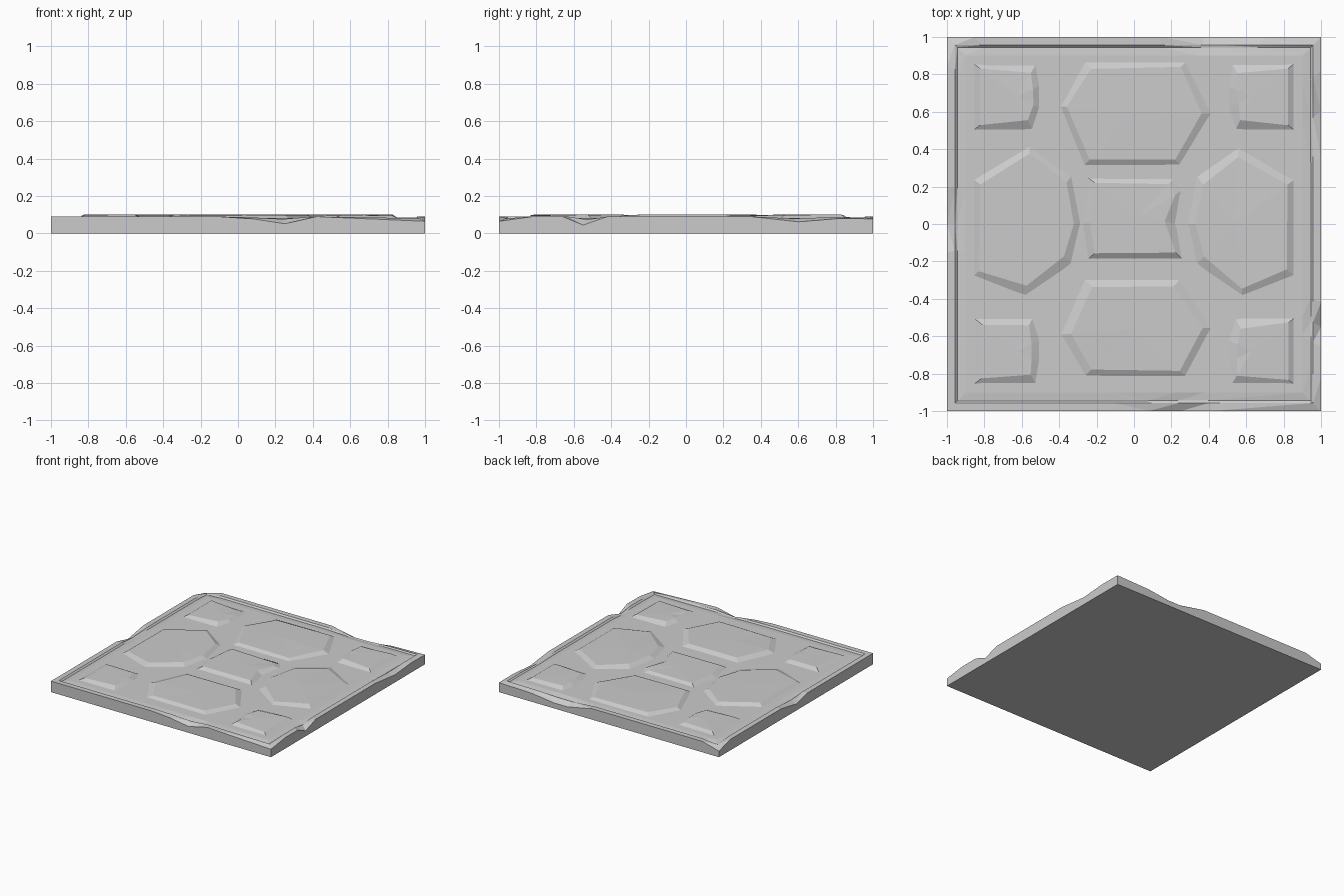
import bpy, bmesh, random
from mathutils import Vector

if "Cube" in bpy.data.objects:
    bpy.data.objects.remove(bpy.data.objects["Cube"])

random.seed(4)
RIM, GROUND, TOP = 0.09, 0.082, 0.101


def finish(name, bm):
    bmesh.ops.recalc_face_normals(bm, faces=bm.faces)
    me = bpy.data.meshes.new(name)
    bm.to_mesh(me)
    bm.free()
    ob = bpy.data.objects.new(name, me)
    bpy.context.collection.objects.link(ob)
    return ob


# Chipped slab: each side is a list of (position along side, edge height)
sides = [
    [(-1, .09), (-.1, .09), (.08, .078), (.25, .052), (.42, .09)],
    [(-1, .065), (-.82, .09), (-.66, .09), (-.55, .045), (-.42, .09),
     (.35, .09), (.6, .062), (.82, .08)],
    [(-1, .078), (-.7, .07), (-.5, .045), (-.38, .045), (-.15, .09), (.85, .09)],
    [(-1, .05), (-.85, .09), (-.2, .09), (0, .055), (.15, .09), (.8, .09)],
]
turn = [lambda s, d: (s, -d), lambda s, d: (d, s),
        lambda s, d: (-s, d), lambda s, d: (-d, -s)]
# Rings from the foot up over the rim, down the groove to the bed
rings = [(1, lambda h: 0), (1, lambda h: h),
         (.957, lambda h: RIM - (RIM - h) * .35),
         (.945, lambda h: .078 - (RIM - h) * .15),
         (.90, lambda h: GROUND)]
bm = bmesh.new()
loops = []
for d, zf in rings:
    loop = []
    for side, rot in zip(sides, turn):
        for s, h in side:
            x, y = rot(s * d, d)
            loop.append(bm.verts.new((x, y, zf(h))))
    loops.append(loop)
n = len(loops[0])
for a, b in zip(loops, loops[1:]):
    for i in range(n):
        j = (i + 1) % n
        bm.faces.new((a[i], a[j], b[j], b[i]))
bm.faces.new(loops[0][::-1])
bm.faces.new(loops[-1])
bmesh.ops.triangulate(bm, faces=[f for f in bm.faces if len(f.verts) == 4])
finish("slab", bm)


# Raised paving stones: sloped sides, flat worn top
def stone(name, outline, bevel=0.045):
    c = sum((Vector(p) for p in outline), Vector((0, 0))) / len(outline)
    bm = bmesh.new()
    low, high = [], []
    for p in outline:
        v = Vector(p) - c
        k = (v.length - bevel * random.uniform(.9, 1.5)) / v.length
        q = c + v * k
        low.append(bm.verts.new((p[0], p[1], GROUND - .004)))
        high.append(bm.verts.new((q.x, q.y, TOP - random.choice((0, 0, .002, .006)))))
    mid = bm.verts.new((c.x, c.y, TOP))
    for i in range(len(low)):
        j = (i + 1) % len(low)
        bm.faces.new((low[i], low[j], high[j], high[i]))
        bm.faces.new((high[i], high[j], mid))
    bm.faces.new(low[::-1])
    finish(name, bm)


corner = [(-.86, .86), (-.52, .86), (-.5, .74), (-.5, .62), (-.54, .5), (-.86, .5)]
end = [(-.27, .87), (.28, .87), (.42, .59), (.25, .31), (-.27, .31), (-.4, .63)]
flank = [(-.86, .24), (-.56, .42), (-.33, .26), (-.28, 0), (-.33, -.22),
         (-.58, -.39), (-.86, -.28)]
centre = [(-.25, .25), (.22, .25), (.26, .18), (.23, 0), (.26, -.19), (-.25, -.19), (-.28, 0)]


def flip(pts, sx, sy):
    return [(x * sx, y * sy) for x, y in pts]


for sy, row in ((1, "back"), (-1, "front")):
    for sx, col in ((1, "left"), (-1, "right")):
        stone(f"corner_stone_{row}_{col}", flip(corner, sx, sy))
    stone(f"end_stone_{row}", flip(end, 1, sy * (1 if sy > 0 else .94)))
stone("flank_stone_left", flank)
stone("flank_stone_right", flip(flank, -1, 1))
stone("centre_stone", centre)
